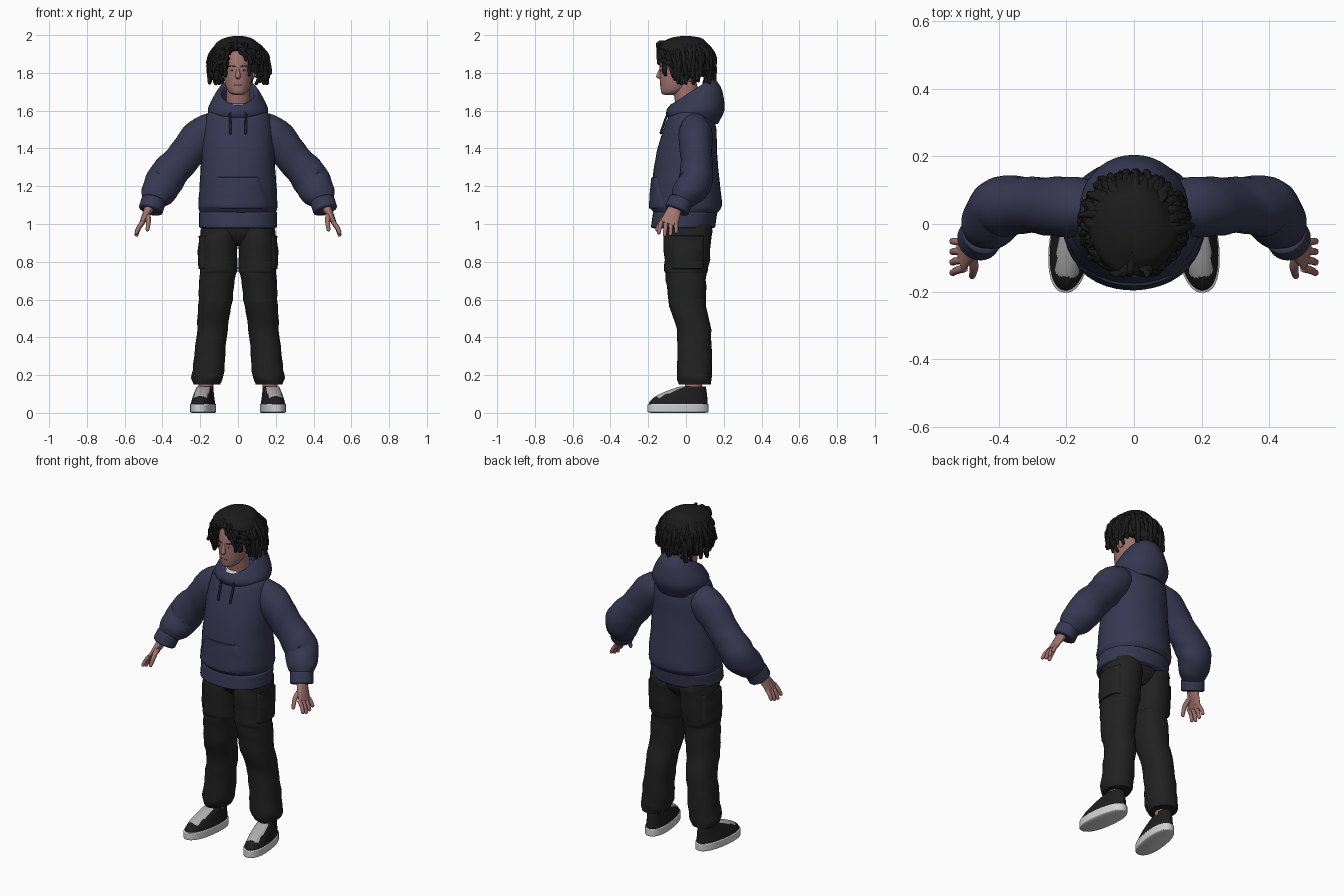
import bpy, bmesh, math, random
from math import sin, cos, pi, tau, copysign
from mathutils import Vector, Matrix
from mathutils.bvhtree import BVHTree

default = bpy.data.objects.get("Cube")
if default:
    bpy.data.objects.remove(default, do_unlink=True)
X, Y, Z = Matrix.Identity(3)


def material(name, *levels):
    colour = levels if len(levels) == 3 else levels * 3
    mat = bpy.data.materials.new(name)
    mat.use_nodes = True
    mat.diffuse_color = (*colour, 1)
    mat.node_tree.nodes["Principled BSDF"].inputs["Base Color"].default_value = (*colour, 1)
    return mat


navy = material("navy fleece", .037, .039, .083)
cord = material("dark navy cord", .015, .016, .034)
cloth = material("black cloth", .015)
canvas = material("black canvas", .013)
hair = material("black hair", .011)
skin = material("skin", .36, .175, .16)
lips = material("lips", .24, .1, .09)
rubber = material("white rubber", .64)
lace = material("grey lace", .42)


def spline(keys, steps=5):
    """Smooth, overshoot-free interpolation of all key values."""
    deltas = [[q - p for p, q in zip(first, second)] for first, second in zip(keys, keys[1:])]
    slope = lambda d, e: 2 * d * e / (d + e) if d * e > 0 else 0
    inner = [[slope(d, e) for d, e in zip(before, after)] for before, after in zip(deltas, deltas[1:])]
    tangents = [deltas[0]] + inner + [deltas[-1]]
    rows = []
    for i in range(len(keys) - 1):
        for j in range(steps):
            t = j / steps
            ease = t * t * (3 - 2 * t)
            rows.append([p + (q - p) * ease + m * t * (1 - t) ** 2 - n * t * t * (1 - t)
                         for p, q, m, n in zip(keys[i], keys[i + 1], tangents[i], tangents[i + 1])])
    return rows + [list(keys[-1])]


def loft(keys, sides=36, power=2, follow=None, wrinkle=0):
    """Skin oval rings (centre, half width, half depth, tilt), level or square to the path."""
    rows = spline([(*centre, width, depth, *(tilt or [0])) for centre, width, depth, *tilt in keys])
    centres = [Vector(row[:3]) for row in rows]
    verts, faces = [], []
    for i, (centre, row) in enumerate(zip(centres, rows)):
        width, depth, tilt = row[3:]
        u, v = X, Y + Z * tilt
        if follow:
            along = (centres[min(i + 1, len(rows) - 1)] - centres[max(i - 1, 0)]).normalized()
            v = (follow - along * follow.dot(along)).normalized()
            u = v.cross(along)
        for k in range(sides):
            angle = tau * k / sides
            c, s = [copysign(abs(w) ** (2 / power), w) for w in (cos(angle), sin(angle))]
            swell = 1 + wrinkle * sin(centre.z * 60 + 2 * angle) * sin(centre.z * 23 + angle)
            verts.append(centre + (u * width * c + v * depth * s) * swell)
    for start in range(0, len(verts) - sides, sides):
        for k in range(sides):
            a, b = start + k, start + (k + 1) % sides
            faces.append((a, b, b + sides, a + sides))
    last = len(verts) - sides
    faces += [tuple(range(sides)), tuple(range(last, last + sides))]
    return verts, faces


def stack(rows, lean=lambda z: 0, **options):
    """Level rings listed as height, y, half width, half depth, tilt."""
    return loft([((lean(z), y, z), *sizes) for z, y, *sizes in rows], **options)


def band(start, end, width, depth, **options):
    """Short sleeve of even size with rounded rims."""
    start, end = Vector(start), Vector(end)
    profile = [(0, .88), (.12, 1), (.88, 1), (1, .88)]
    return loft([(start.lerp(end, t), width * size, depth * size) for t, size in profile], **options)


def tube(points, radius, tip, follow, **options):
    """Round tapering strand with a blunt end."""
    points = [Vector(p) for p in points]
    points.append(points[-1] + (points[-1] - points[-2]).normalized() * tip * .7)
    count = len(points) - 2
    sizes = [radius + (tip - radius) * i / count for i in range(count + 1)] + [tip * .3]
    return loft([(p, r, r) for p, r in zip(points, sizes)], sides=10, follow=follow, **options)


def ball(centre, width, depth, height):
    turns = [pi * i / 10 - pi / 2 for i in range(11)]
    return loft([(Vector(centre) + Z * height * sin(t), width * cos(t), depth * cos(t)) for t in turns])


def panel(target, centre, across, rise, direction, narrow=1, lift=.007):
    """Raised patch draped over a target surface."""
    tree = BVHTree.FromPolygons(*target)
    cuts = [-1] + [i / 6 * .96 for i in range(-6, 7)] + [1]
    verts, faces, count = [], [], len(cuts)
    for s in cuts:
        for t in cuts:
            taper = 1 + (narrow - 1) * (s + 1) / 2
            point = Vector(centre) + Z * rise * s + across * t * taper
            hit = tree.ray_cast(point, direction)[0] or tree.find_nearest(point)[0]
            verts.append(hit + direction * (.003 if 1 in (abs(s), abs(t)) else -lift))
    for i in range(count - 1):
        for k in range(i * count, i * count + count - 1):
            faces.append((k, k + 1, k + count + 1, k + count))
    return verts, faces


def make(name, parts, *mats, mirror=False, rule=None, matrix=Matrix()):
    verts, faces = [], []
    for part_verts, part_faces in parts:
        faces += [tuple(i + len(verts) for i in face) for face in part_faces]
        verts += part_verts
    mesh = bpy.data.meshes.new(name)
    mesh.from_pydata([tuple(v) for v in verts], [], faces)
    for mat in mats:
        mesh.materials.append(mat)
    if rule:
        for poly in mesh.polygons:
            poly.material_index = int(rule(poly.center))
    bm = bmesh.new()
    bm.from_mesh(mesh)
    bmesh.ops.recalc_face_normals(bm, faces=bm.faces)
    bm.to_mesh(mesh)
    bm.free()
    mesh.transform(matrix)
    mesh.shade_smooth()
    mesh.set_sharp_from_angle(angle=math.radians(55))
    obj = bpy.data.objects.new(name, mesh)
    bpy.context.collection.objects.link(obj)
    if mirror:
        obj.modifiers.new("mirror", "MIRROR").use_mirror_merge = False


# Hoodie: body, hem, front pocket, sleeves, cuffs, hood, cords
torso = stack([(1.06, 0, .2, .17), (1.1, 0, .21, .19), (1.3, 0, .197, .17), (1.5, .02, .185, .14),
               (1.58, .03, .165, .115), (1.63, .04, .1, .09)], power=2.1, wrinkle=.01)
make("hoodie_body", [torso], navy)
make("hoodie_hem", [band((0, -.017, .975), (0, -.003, 1.07), .207, .17, power=2.15)], navy)
make("front_pocket", [panel(torso, (0, -1, 1.165), X * .18, .085, Y, narrow=.6)], navy)
sleeve = [(.08, .04, 1.54, .07), (.19, .05, 1.465, .1), (.3, .055, 1.34, .092), (.385, .055, 1.235, .1),
          (.428, 0, 1.16, .088), (.453, -.03, 1.11, .055)]
make("sleeves", [loft([(place, size, size * .9) for *place, size in sleeve], follow=Y, wrinkle=.04)],
     navy, mirror=True)
make("cuffs", [band((.445, -.025, 1.13), (.463, -.05, 1.07), .065, .065, follow=Y)], navy, mirror=True)
make("hood", [stack([(1.53, .05, .13, .12), (1.6, .05, .16, .155, .1), (1.66, .045, .135, .145, .35),
                     (1.7, .025, .1, .11, .65), (1.69, .025, .088, .09, .65), (1.62, .02, .08, .08, .4)])], navy)
make("drawcords", [tube([(.035, -.083, 1.62), (.042, -.103, 1.57), (.04, -.134, 1.48)], .005, .007, X)],
     cord, mirror=True)
make("shirt_collar", [band((0, 0, 1.58), (0, -.012, 1.638), .068, .072)], rubber)

# Trousers: hips, legs leaning outward, side pockets
make("trouser_hips", [stack([(1.03, .01, .18, .125), (.95, .01, .18, .115), (.89, .01, .06, .07)])], cloth)
leg = stack([(1, .01, .09, .12), (.94, .01, .1, .127), (.75, 0, .1, .115), (.74, 0, .096, .11),
             (.6, .005, .09, .1), (.4, .045, .08, .09), (.2, .045, .085, .093), (.15, .047, .07, .085)],
            lambda z: .18 - .1 * min(z, .8), power=2.2, wrinkle=.04)
make("trouser_legs", [leg], cloth, mirror=True)
make("side_pockets", [panel(leg, (1, .01, .85), Y * .085, .09, -X, lift=.009)], cloth, mirror=True)

# Shoes turned slightly outward, and ankles
turned = Matrix.Translation((.185, -.042, 0)) @ Matrix.Rotation(.14, 4, "Z")
make("shoe_soles", [band((0, 0, 0), (0, 0, .05), .064, .163, power=2.3)], rubber, mirror=True, matrix=turned)
climb = [i / 6 for i in range(7)]
upper = stack([(.04 + .1 * t, .08 * t * t, .062 - .02 * t, .158 - .09 * t * t) for t in climb], power=2.2)
make("shoe_uppers", [upper], canvas, lace, mirror=True, matrix=turned,
     rule=lambda c: abs(c.x) < .036 and -.115 < c.y < .02 and c.z > .08)
make("ankles", [band((.17, .04, .1), (.168, .04, .22), .04, .046)], skin, mirror=True)

# Hands: palm, four fingers, thumb
wrist, knuckle = Vector((.462, -.05, 1.1)), Vector((.512, -.093, .998))
hand = [loft([(wrist.lerp(knuckle, t), .028 - .016 * t, .034 + .015 * t) for t in (0, .4, 1)], follow=Y)]
for i in range(4):
    spread = Y * (i - 1.5) * .025
    reach = X * .026 - Y * .005 - Z * (.062 - .012 * abs(i - 1.3))
    root = knuckle + spread
    hand.append(tube([root + Z * .015 - X * .01, root + reach * .4 + X * .004 + spread * .15,
                      root + reach + spread * .25], .0125, .0095, Y))
hand.append(tube([wrist.lerp(knuckle, .4) - Y * .01, (.474, -.13, 1.015), (.48, -.155, .967)], .017, .009, Y))
make("hands", hand, skin, mirror=True)

# Head: neck, skull, nose, ears, eyes, brows, mouth
make("neck", [band((0, .02, 1.56), (0, -.01, 1.76), .062, .065)], skin)
skull = stack([(1.682, -.085, .014, .022), (1.69, -.08, .038, .047), (1.715, -.06, .06, .074),
               (1.79, -.035, .077, .104), (1.85, -.02, .081, .118), (1.93, -.015, .07, .1), (1.96, -.01, .04, .06)])
nose = stack([(1.83, -.13, .007, .008), (1.78, -.14, .014, .018), (1.765, -.13, .006, .006)])
make("head", [skull, nose], skin)
make("ears", [ball((.08, -.015, 1.8), .012, .02, .03)], skin, mirror=True)
make("eyes", [ball((.031, -.13, 1.813), .011, .004, .004)], lace, mirror=True)
make("irises", [ball((.031, -.133, 1.813), .004, .002, .004)], hair, mirror=True)
make("eyebrows", [tube([(.014, -.137, 1.832), (.032, -.133, 1.838), (.05, -.119, 1.834)], .003, .002, Y)],
     hair, mirror=True)
make("mouth", [ball((0, -.131, z), .021, .006, .004) for z in (1.742, 1.736)], lips)

# Hair: tilted cap plus loose hanging locks, swept aside over the brow
make("hair_cap", [stack([(1.83, .02, .095, .11, -.6), (1.86, .01, .128, .143, -.45), (1.91, 0, .137, .146, -.2),
                         (1.955, 0, .113, .12, -.1), (1.985, 0, .07, .08), (1.996, 0, .02, .02)], wrinkle=.05)], hair)
random.seed(4)
locks = []
for i in range(120):
    angle = (i * 2.4) % tau - pi
    fringe = abs(angle) < .9
    low = 1.885 if abs(angle) < .35 else 1.815 if fringe else 1.78
    low += random.uniform(-.04, .04)
    top = random.uniform(max(low + .05, 1.87), 1.95)
    crown = .14 * math.sqrt(1 - ((top - 1.87) / .13) ** 2)
    reach = random.uniform(.138, .16) * (.97 if fringe else 1)
    swing = random.uniform(-.2, .2) + (copysign(.2, angle) if fringe else 0)
    flick = random.uniform(-.045, .014)
    path = [(crown - .015, top, 0), (crown + .006, top - .012, 0),
            (reach, (top + low) / 2 + .012, .6), (reach + flick, low, 1)]
    points = [(r * sin(angle + swing * s), -r * cos(angle + swing * s), z) for r, z, s in path]
    locks.append(tube(points, .015, .009, X * cos(angle) + Y * sin(angle), wrinkle=.2))
make("hair_locks", locks, hair)
